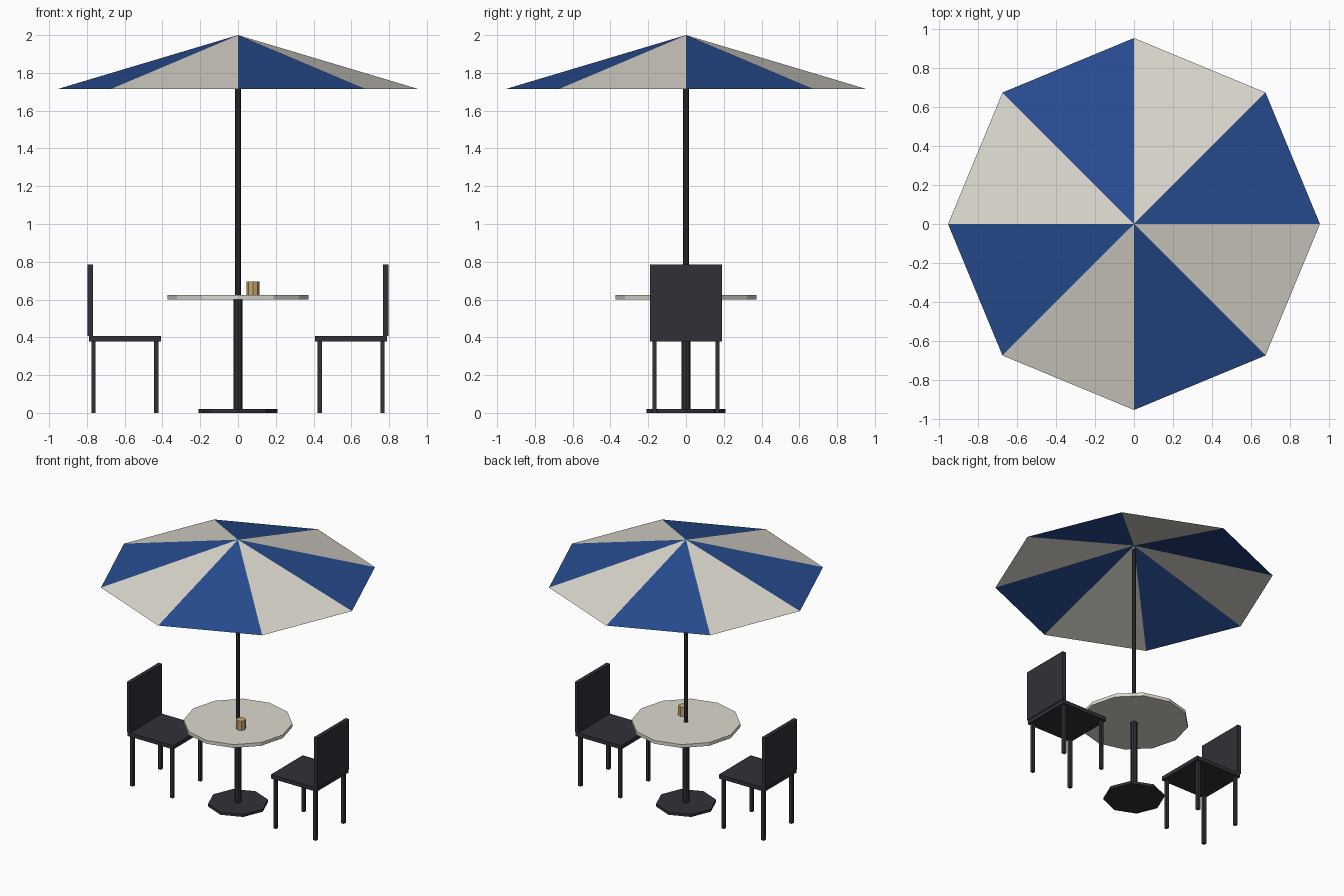
import bpy, bmesh, math
from mathutils import Matrix, Vector

if "Cube" in bpy.data.objects:
    bpy.data.objects.remove(bpy.data.objects["Cube"])


def material(name, rgb):
    m = bpy.data.materials.new(name)
    m.diffuse_color = (*rgb, 1.0)
    m.use_nodes = True
    m.node_tree.nodes["Principled BSDF"].inputs["Base Color"].default_value = m.diffuse_color
    return m


BLUE = material("canvas blue", (0.02, 0.072, 0.28))
CREAM = material("cream", (0.72, 0.69, 0.62))
DARK = material("dark metal", (0.03, 0.03, 0.04))
TAN = material("tan", (0.58, 0.38, 0.16))


def finish(name, bm, *mats):
    bmesh.ops.recalc_face_normals(bm, faces=bm.faces)
    mesh = bpy.data.meshes.new(name)
    bm.to_mesh(mesh)
    bm.free()
    for m in mats:
        mesh.materials.append(m)
    ob = bpy.data.objects.new(name, mesh)
    bpy.context.collection.objects.link(ob)
    return ob


def prism(name, sides, r, z0, z1, mat, x=0, y=0):
    """Upright flat-sided cylinder with a corner on +x."""
    bm = bmesh.new()
    ring = [bm.verts.new((x + r * math.cos(math.tau * i / sides),
                          y + r * math.sin(math.tau * i / sides), z0))
            for i in range(sides)]
    base = bm.faces.new(ring)
    ext = bmesh.ops.extrude_face_region(bm, geom=[base], use_keep_orig=True)
    top = [v for v in ext["geom"] if isinstance(v, bmesh.types.BMVert)]
    bmesh.ops.translate(bm, verts=top, vec=(0, 0, z1 - z0))
    return finish(name, bm, mat)


def box(name, lo, hi, mat):
    lo, hi = Vector(lo), Vector(hi)
    size = Vector([abs(s) for s in hi - lo])
    bm = bmesh.new()
    bmesh.ops.create_cube(bm, size=1.0, matrix=Matrix.Translation((lo + hi) / 2)
                          @ Matrix.Diagonal((*size, 1)))
    return finish(name, bm, mat)


# Parasol canopy: open eight-panel cone in alternating colours
bm = bmesh.new()
apex = bm.verts.new((0, 0, 2.0))
rim = [bm.verts.new((0.953 * math.cos(i * math.pi / 4),
                     0.953 * math.sin(i * math.pi / 4), 1.715)) for i in range(8)]
for i in range(8):
    bm.faces.new((apex, rim[i], rim[(i + 1) % 8])).material_index = i % 2
finish("canopy", bm, BLUE, CREAM)

# Stand, table and cup
prism("parasol_pole", 8, 0.015, 0.60, 1.965, DARK)
prism("table_post", 8, 0.023, 0.02, 0.60, DARK)
prism("base_plate", 8, 0.208, 0.0, 0.02, DARK)
prism("tabletop", 12, 0.374, 0.60, 0.625, CREAM)
prism("cup", 8, 0.034, 0.625, 0.695, TAN, 0.08, -0.08)

# Two chairs facing the table
for side, s in (("left", -1), ("right", 1)):
    box(f"{side}_seat", (s * 0.408, -0.19, 0.378), (s * 0.790, 0.19, 0.407), DARK)
    box(f"{side}_backrest", (s * 0.768, -0.19, 0.407), (s * 0.797, 0.19, 0.785), DARK)
    for end, x in (("inner", 0.432), ("outer", 0.765)):
        for row, y in (("front", -0.167), ("back", 0.167)):
            box(f"{side}_{end}_{row}_leg", (s * x - 0.0115, y - 0.0115, 0),
                (s * x + 0.0115, y + 0.0115, 0.378), DARK)
